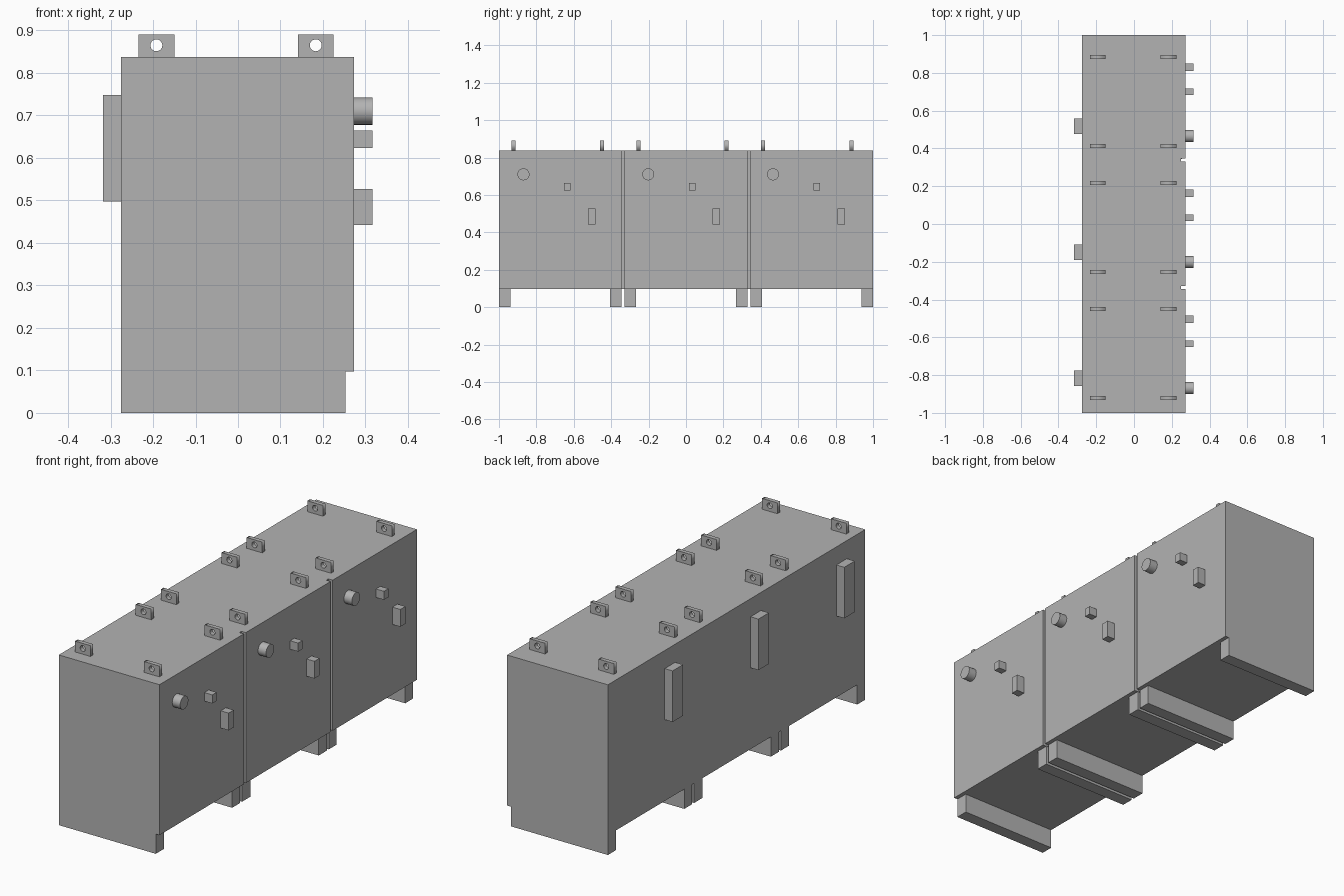
import bpy, bmesh, math
from mathutils import Matrix

if "Cube" in bpy.data.objects:
    bpy.data.objects.remove(bpy.data.objects["Cube"])

grey = bpy.data.materials.new("neutral grey")
grey.diffuse_color = (0.45, 0.45, 0.45, 1)
grey.use_nodes = True
grey.node_tree.nodes["Principled BSDF"].inputs["Base Color"].default_value = grey.diffuse_color


def add_object(name, mesh):
    mesh.materials.clear()
    mesh.materials.append(grey)
    obj = bpy.data.objects.new(name, mesh)
    bpy.context.collection.objects.link(obj)
    return obj


def from_bmesh(name, bm):
    bmesh.ops.recalc_face_normals(bm, faces=bm.faces)
    mesh = bpy.data.meshes.new(name)
    bm.to_mesh(mesh)
    bm.free()
    return add_object(name, mesh)


def box(name, x, y, z):
    bm = bmesh.new()
    size = Matrix.Diagonal((x[1] - x[0], y[1] - y[0], z[1] - z[0], 1))
    mid = Matrix.Translation([(a + b) / 2 for a, b in (x, y, z)])
    bmesh.ops.create_cube(bm, size=1, matrix=mid @ size)
    return from_bmesh(name, bm)


BACK, FRONT, GROOVE = -0.275, 0.273, 0.249
BOTTOM, TOP, OUT = 0.097, 0.837, 0.316
PITCH = 0.667

# Cabinet body: plan outline with two vertical grooves, extruded upward
outline = [(BACK, -1), (FRONT, -1)]
for g in (-0.337, 0.338):
    outline += [(FRONT, g - 0.008), (GROOVE, g - 0.008),
                (GROOVE, g + 0.008), (FRONT, g + 0.008)]
outline += [(FRONT, 1), (BACK, 1)]
bm = bmesh.new()
face = bm.faces.new([bm.verts.new((x, y, BOTTOM)) for x, y in outline])
top = bmesh.ops.extrude_face_region(bm, geom=[face])["geom"]
bmesh.ops.translate(bm, vec=(0, 0, TOP - BOTTOM),
                    verts=[v for v in top if isinstance(v, bmesh.types.BMVert)])
from_bmesh("cabinet_body", bm)

# Base skids, two under each cabinet section
for y0, y1 in ((-1, -0.938), (-0.407, -0.345), (-0.329, -0.266),
               (0.266, 0.33), (0.345, 0.406), (0.938, 1)):
    box("base_skid", (BACK, 0.253), (y0, y1), (0, BOTTOM))

# Lifting lug: flat plate with a round hole
curve = bpy.data.curves.new("lug_profile", "CURVE")
curve.dimensions = "2D"
curve.fill_mode = "BOTH"
curve.extrude = 0.0105
plate = [(-0.042, 0), (0.042, 0), (0.042, 0.053), (-0.042, 0.053)]
hole = [(0.014 * math.cos(i * math.tau / 24), 0.028 + 0.014 * math.sin(i * math.tau / 24))
        for i in range(24)]
for pts in (plate, hole):
    spline = curve.splines.new("POLY")
    spline.points.add(len(pts) - 1)
    for p, (x, z) in zip(spline.points, pts):
        p.co = (x, z, 0, 1)
    spline.use_cyclic_u = True
helper = bpy.data.objects.new("lug_profile", curve)
bpy.context.collection.objects.link(helper)
deps = bpy.context.evaluated_depsgraph_get()
lug_mesh = bpy.data.meshes.new_from_object(helper.evaluated_get(deps))
bpy.data.objects.remove(helper)
lug_mesh.transform(Matrix.Rotation(math.pi / 2, 4, "X"))

for i in range(3):
    dy = (i - 1) * PITCH
    # Four lugs on top of each section
    for x in (-0.192, 0.183):
        for y in (-0.255, 0.217):
            lug = add_object("lifting_lug", lug_mesh.copy())
            lug.location = (x, y + dy, TOP)

    # Round knob on the door
    bm = bmesh.new()
    bmesh.ops.create_cone(
        bm, cap_ends=True, segments=32, radius1=0.032, radius2=0.032, depth=OUT - FRONT,
        matrix=Matrix.Translation(((FRONT + OUT) / 2, dy - 0.202, 0.71))
        @ Matrix.Rotation(math.pi / 2, 4, "Y"))
    knob = from_bmesh("round_knob", bm)
    bpy.ops.object.select_all(action="DESELECT")
    knob.select_set(True)
    bpy.context.view_layer.objects.active = knob
    bpy.ops.object.shade_smooth_by_angle()

    # Small button, door handle and rear box
    box("small_button", (FRONT, OUT), (dy + 0.016, dy + 0.05), (0.623, 0.665))
    box("door_handle", (FRONT, OUT), (dy + 0.143, dy + 0.183), (0.442, 0.527))
    box("rear_box", (-0.318, BACK), (dy - 0.19, dy - 0.109), (0.497, 0.748))
